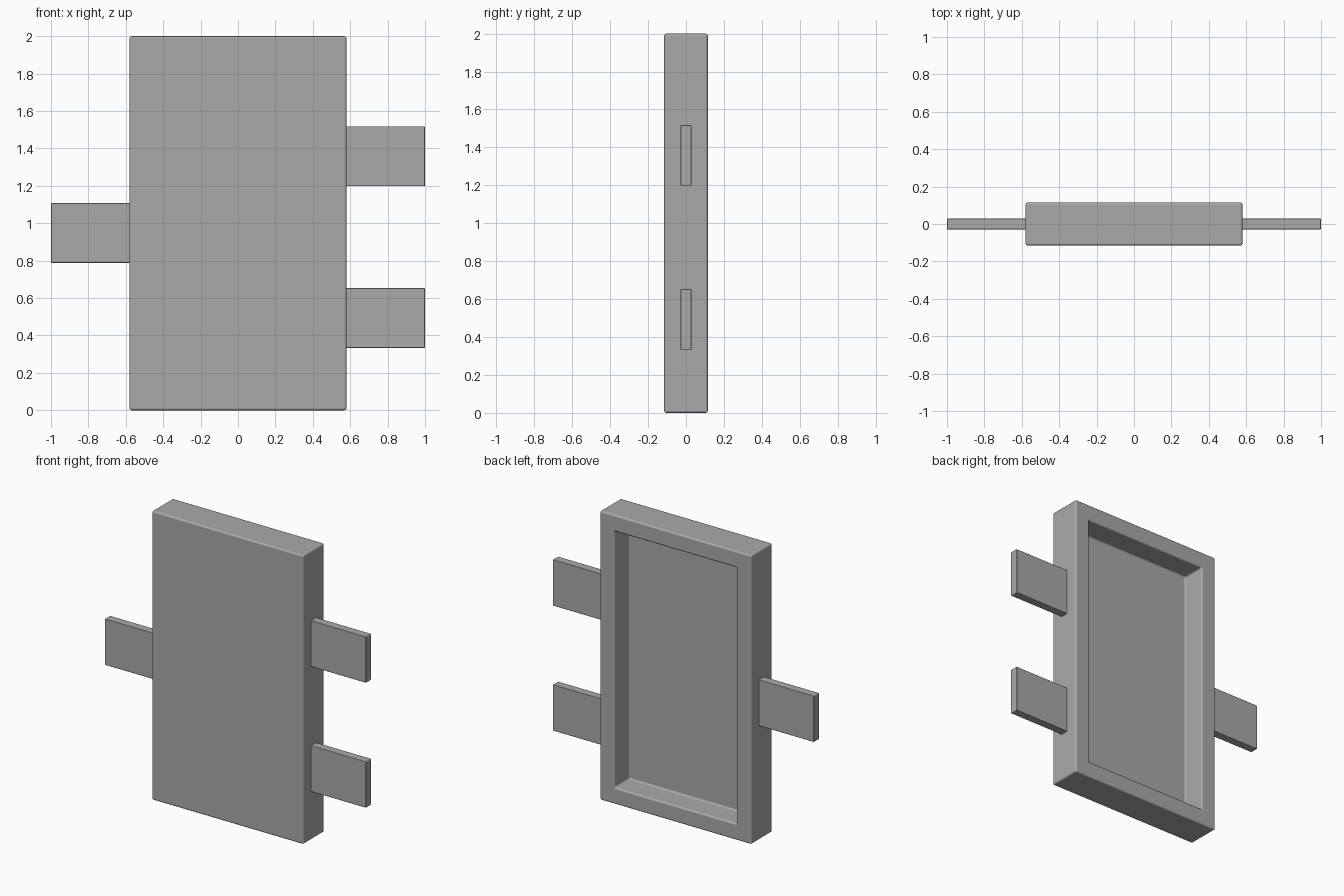
import bpy, bmesh

cube = bpy.data.objects.get("Cube")
if cube:
    bpy.data.objects.remove(cube, do_unlink=True)

# Single plain grey
grey = bpy.data.materials.new("plain_grey")
grey.use_nodes = True
color = (0.4, 0.4, 0.4, 1)
grey.diffuse_color = color
grey.node_tree.nodes["Principled BSDF"].inputs["Base Color"].default_value = color

HALF_W, HALF_D, HEIGHT = 0.58, 0.115, 2.0
RIM, RECESS = 0.114, 0.16


def box(x, y, z, center):
    bm = bmesh.new()
    bmesh.ops.create_cube(bm, size=1)
    bmesh.ops.scale(bm, vec=(x, y, z), verts=bm.verts)
    bmesh.ops.translate(bm, vec=center, verts=bm.verts)
    return bm


def finish(bm, name, softness):
    # Softly rounded edges with flat faces between them
    for face in bm.faces:
        face.smooth = True
    mesh = bpy.data.meshes.new(name)
    bm.to_mesh(mesh)
    bm.free()
    mesh.materials.append(grey)
    obj = bpy.data.objects.new(name, mesh)
    bpy.context.collection.objects.link(obj)
    bevel = obj.modifiers.new("soft_edges", "BEVEL")
    bevel.width = softness
    bevel.segments = 3
    bevel.harden_normals = True


# Panel with a flat rim around a deep recess in the back
bm = box(2 * HALF_W, 2 * HALF_D, HEIGHT, (0, 0, HEIGHT / 2))
back = max(bm.faces, key=lambda f: f.calc_center_median().y)
bmesh.ops.inset_region(bm, faces=[back], thickness=RIM, use_even_offset=True)
floor = bmesh.ops.extrude_face_region(bm, geom=[back])["geom"]
bmesh.ops.translate(bm, vec=(0, -RECESS, 0),
                    verts=[g for g in floor if isinstance(g, bmesh.types.BMVert)])
if back.is_valid:
    bmesh.ops.delete(bm, geom=[back], context="FACES_ONLY")
bmesh.ops.recalc_face_normals(bm, faces=bm.faces)
finish(bm, "panel_with_recess", 0.012)

# Flat tabs, rooted inside the side walls
INNER, OUTER = 0.55, 1.0
for name, side, z in (("left_upper_tab", 1, 1.358), ("left_lower_tab", 1, 0.493),
                      ("right_tab", -1, 0.948)):
    tab = box(OUTER - INNER, 0.058, 0.32, (side * (INNER + OUTER) / 2, 0, z))
    finish(tab, name, 0.005)
